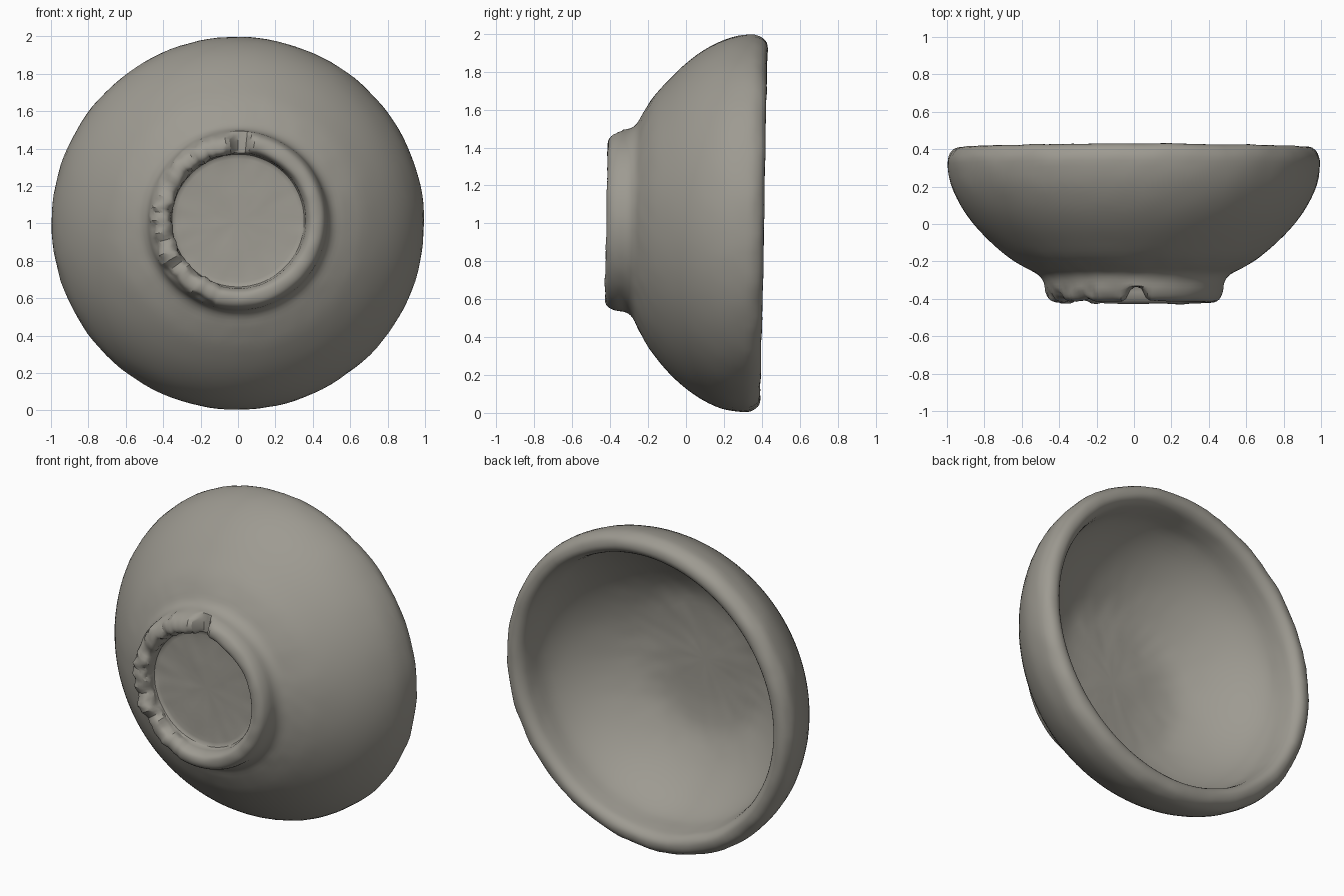
import bpy, bmesh, math
from mathutils import Vector, noise

if "Cube" in bpy.data.objects:
    bpy.data.objects.remove(bpy.data.objects["Cube"])

SEGS = 120
# bowl profile (radius, y): inside floor -> lip -> outside wall -> foot ring -> recess
PROFILE = [(0.12, -0.19), (0.30, -0.185), (0.44, -0.16), (0.56, -0.10), (0.68, -0.01),
           (0.78, 0.10), (0.84, 0.21), (0.86, 0.31), (0.875, 0.375), (0.91, 0.408),
           (0.955, 0.405), (0.985, 0.375), (0.998, 0.32), (0.98, 0.21), (0.93, 0.10),
           (0.86, 0.00), (0.77, -0.095), (0.67, -0.18), (0.58, -0.235), (0.515, -0.27),
           (0.485, -0.31), (0.475, -0.365), (0.455, -0.405), (0.42, -0.42),
           (0.385, -0.412), (0.365, -0.375), (0.355, -0.325), (0.30, -0.315), (0.12, -0.312)]


def smooth_profile(pts, steps):
    """Catmull-Rom resampling of the profile."""
    out = []
    p = [Vector(q) for q in pts]
    for i in range(len(p) - 1):
        a, b, c, d = p[max(i - 1, 0)], p[i], p[i + 1], p[min(i + 2, len(p) - 1)]
        for s in range(steps):
            t = s / steps
            out.append(0.5 * (2 * b + (c - a) * t + (2 * a - 5 * b + 4 * c - d) * t ** 2
                              + (3 * b - a - 3 * c + d) * t ** 3))
    return out + [p[-1]]


def foot_damage(r, y, ang):
    """Worn foot ring: a notch at the top and knobbly chips on the left."""
    if y > -0.325 or r < 0.34:
        return r, y
    depth = min(1, (-0.325 - y) / 0.06)
    notch = math.exp(-((ang - math.radians(88)) / 0.11) ** 4)
    y += notch * max(0, -0.345 - y)
    if math.radians(92) < ang < math.radians(255):
        chip = noise.noise(Vector((math.cos(ang) * 6, math.sin(ang) * 6, 4)))
        lump = noise.noise(Vector((math.cos(ang) * 9, math.sin(ang) * 9, y * 12)))
        r += depth * (0.025 * lump - 0.008)
        y += depth * max(0, chip) * 0.05
    return r, y


def place(r, y, ang):
    r, y = foot_damage(r, y, ang)
    p = Vector((r * math.cos(ang), y, r * math.sin(ang)))
    # hand-made surface ripple
    n = 0.004 * noise.noise(p * 5) + 0.003 * noise.noise(p * 14)
    y += n
    y += 0.02 * p.z                      # slight lean of the whole bowl
    k = 1 + n - 0.002
    shift = 0.015 * max(0, min(1, (-0.1 - y) / 0.2))   # foot sits a little off centre
    return Vector((p.x * k, y, p.z * k + 1 + shift))


# bowl with lip and foot ring, one closed turned surface
bm = bmesh.new()
rings = []
for r, y in smooth_profile(PROFILE, 3):
    rings.append([bm.verts.new(place(r, y, 2 * math.pi * i / SEGS)) for i in range(SEGS)])
for a, b in zip(rings, rings[1:]):
    for i in range(SEGS):
        j = (i + 1) % SEGS
        bm.faces.new((a[i], a[j], b[j], b[i]))
# close the centre of the floor and the recess
for ring, y in ((rings[0], PROFILE[0][1]), (rings[-1], PROFILE[-1][1])):
    c = bm.verts.new(place(0, y, 0))
    for i in range(SEGS):
        bm.faces.new((ring[i], ring[(i + 1) % SEGS], c))
bmesh.ops.recalc_face_normals(bm, faces=bm.faces)

mesh = bpy.data.meshes.new("bowl")
bm.to_mesh(mesh)
bm.free()
bowl = bpy.data.objects.new("bowl", mesh)
bpy.context.collection.objects.link(bowl)

# warm grey clay
clay = bpy.data.materials.new("warm_grey_clay")
clay.diffuse_color = (0.34, 0.325, 0.285, 1)
clay.use_nodes = True
clay.node_tree.nodes["Principled BSDF"].inputs["Base Color"].default_value = clay.diffuse_color
mesh.materials.append(clay)

bpy.context.view_layer.objects.active = bowl
bowl.select_set(True)
bpy.ops.object.shade_smooth_by_angle(angle=math.radians(30))
